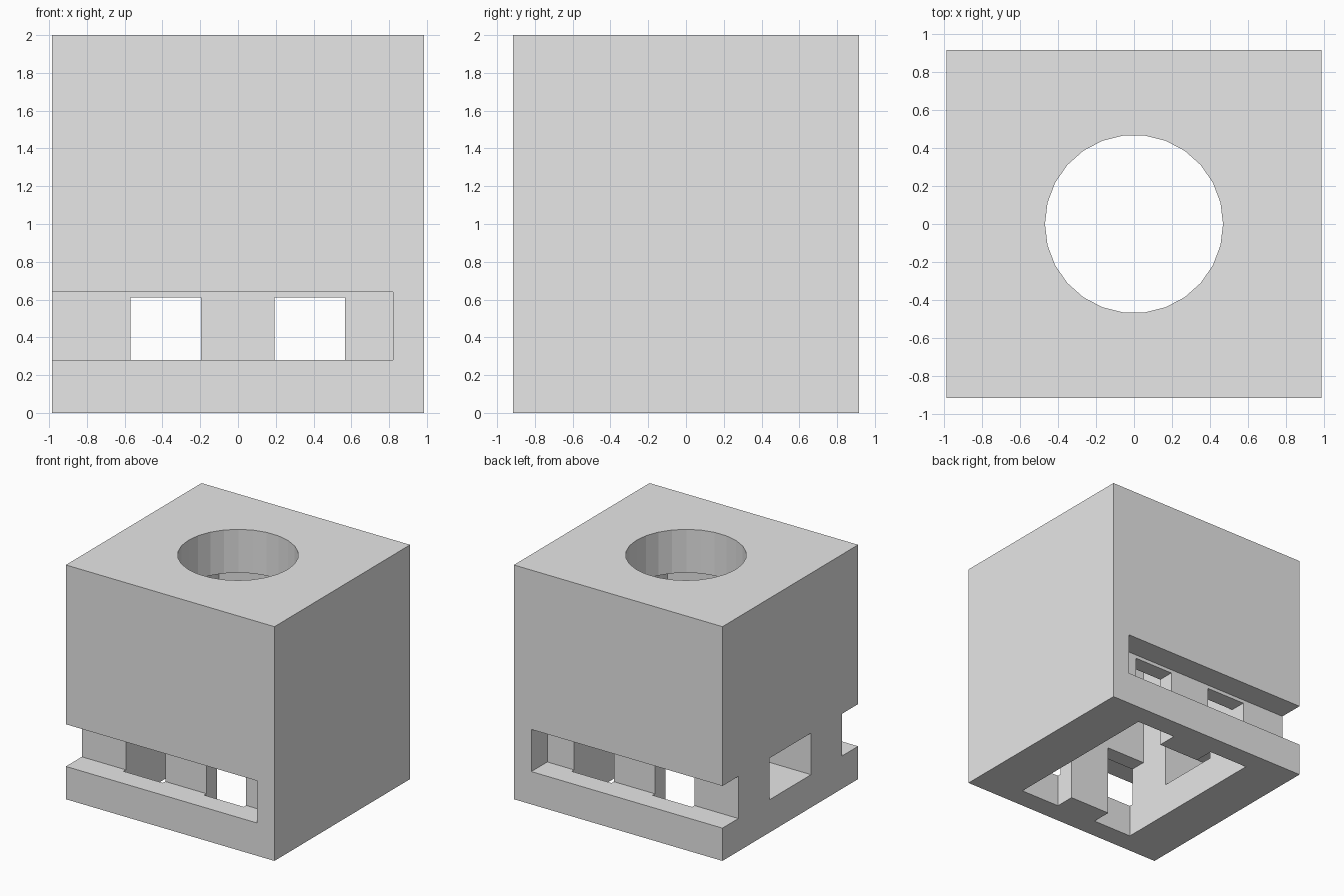
import bpy, bmesh, math
from mathutils import Matrix, Vector

if "Cube" in bpy.data.objects:
    bpy.data.objects.remove(bpy.data.objects["Cube"])

grey = bpy.data.materials.new("light_grey")
grey.diffuse_color = (0.8, 0.8, 0.8, 1)
grey.use_nodes = True
grey.node_tree.nodes["Principled BSDF"].inputs["Base Color"].default_value = grey.diffuse_color


def finish(name, bm):
    mesh = bpy.data.meshes.new(name)
    bm.to_mesh(mesh)
    bm.free()
    mesh.materials.append(grey)
    ob = bpy.data.objects.new(name, mesh)
    bpy.context.collection.objects.link(ob)
    return ob


def box(name, x, y, z):
    """Box from (min, max) ranges on each axis."""
    bm = bmesh.new()
    size = [r[1] - r[0] for r in (x, y, z)]
    mid = Vector([(r[0] + r[1]) / 2 for r in (x, y, z)])
    bmesh.ops.create_cube(bm, size=1, matrix=Matrix.Translation(mid) @ Matrix.Diagonal((*size, 1)))
    return finish(name, bm)


def cut(target, cutter):
    mod = target.modifiers.new("cut_" + cutter.name, 'BOOLEAN')
    mod.operation = 'DIFFERENCE'
    mod.solver = 'EXACT'
    mod.object = cutter
    bpy.context.view_layer.objects.active = target
    bpy.ops.object.modifier_apply(modifier=mod.name)
    bpy.data.objects.remove(cutter)


# Outer block
body = box("housing_block", (-0.985, 0.985), (-0.915, 0.915), (0, 2))

# Main cavity, open at the bottom
cut(body, box("cavity", (-0.57, 0.567), (-0.56, 0.56), (-0.2, 1.63)))

# Round hole in the top, reaching the cavity
bm = bmesh.new()
bmesh.ops.create_cone(bm, cap_ends=True, segments=26, radius1=0.468, radius2=0.468, depth=0.8,
                      matrix=Matrix.Translation((0, 0, 1.8)) @ Matrix.Rotation(math.pi / 2, 4, 'Z'))
for v in bm.verts:  # exact angles, with a corner on the x axis
    a = round(math.atan2(v.co.y, v.co.x) / (math.tau / 26)) * math.tau / 26
    v.co.x, v.co.y = 0.468 * math.cos(a), 0.468 * math.sin(a)
cut(body, finish("top_hole", bm))

for side in (-1, 1):
    # Two pockets in the cavity wall
    for x in ((-0.57, -0.197), (0.192, 0.567)):
        cut(body, box("pocket", x, sorted((side * 0.5, side * 0.732)), (-0.2, 0.61)))
    # Long outer slot, open at the left end
    cut(body, box("side_slot", (-1.2, 0.82), sorted((side * 0.7, side * 1.2)), (0.28, 0.64)))

# Window in the left wall
cut(body, box("left_window", (-1.2, -0.4), (-0.28, 0.28), (0.28, 0.635)))
